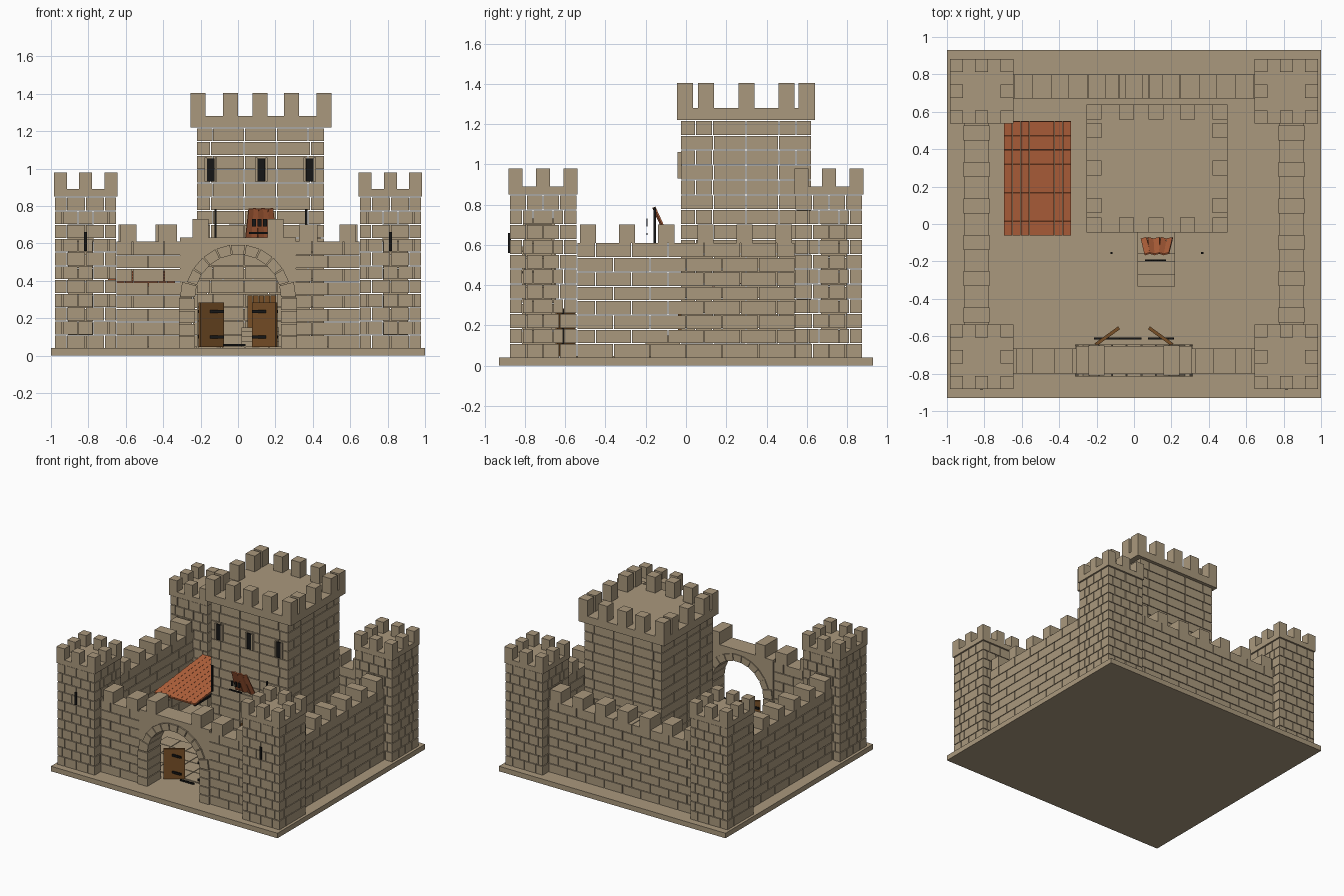
import bpy, bmesh, math
from mathutils import Matrix, Vector

if "Cube" in bpy.data.objects:
    bpy.data.objects.remove(bpy.data.objects["Cube"])


def material(name, rgb):
    m = bpy.data.materials.new(name)
    m.diffuse_color = (*rgb, 1)
    m.use_nodes = True
    m.node_tree.nodes["Principled BSDF"].inputs["Base Color"].default_value = m.diffuse_color
    return m


STONE = material("sandstone", (0.40, 0.315, 0.205))
TILE = material("terracotta", (0.46, 0.125, 0.045))
WOOD = material("brown wood", (0.19, 0.08, 0.02))
IRON = material("black iron", (0.008, 0.008, 0.008))


class Part:
    """Collects boxes and prisms into one object."""

    def __init__(self):
        self.bm = bmesh.new()

    def box(self, x0, x1, y0, y1, z0, z1, rot=None):
        c = Vector(((x0 + x1) / 2, (y0 + y1) / 2, (z0 + z1) / 2))
        m = Matrix.Translation(c) @ (rot or Matrix()) @ Matrix.Diagonal((x1 - x0, y1 - y0, z1 - z0, 1))
        bmesh.ops.create_cube(self.bm, size=1, matrix=m)

    def prism(self, pts, y0, y1):
        f = [self.bm.verts.new((x, y0, z)) for x, z in pts]
        b = [self.bm.verts.new((x, y1, z)) for x, z in pts]
        faces = [self.bm.faces.new(f), self.bm.faces.new(b[::-1])]
        for i in range(len(pts)):
            j = (i + 1) % len(pts)
            faces.append(self.bm.faces.new((f[j], f[i], b[i], b[j])))
        bmesh.ops.recalc_face_normals(self.bm, faces=faces)

    def done(self, name, mat):
        me = bpy.data.meshes.new(name)
        self.bm.to_mesh(me)
        self.bm.free()
        me.materials.append(mat)
        ob = bpy.data.objects.new(name, me)
        bpy.context.collection.objects.link(ob)
        return ob


GAP = 0.005


def course(p, a0, a1, b0, b1, z0, z1, along_x, length, shift):
    """One row of bricks from a0 to a1, with joints moved by shift."""
    cuts = [a0]
    n = max(1, round((a1 - a0) / length))
    step = (a1 - a0) / n
    for i in range(n + 1):
        c = a0 + (i + (0.5 if shift else 0)) * step
        if a0 + 0.02 < c < a1 - 0.02:
            cuts.append(c)
    cuts.append(a1)
    for s, e in zip(cuts, cuts[1:]):
        s2 = s + (GAP / 2 if s > a0 else 0)
        e2 = e - (GAP / 2 if e < a1 else 0)
        if along_x:
            p.box(s2, e2, b0, b1, z0, z1)
        else:
            p.box(b0, b1, s2, e2, z0, z1)


def wall(name, a0, a1, b0, b1, along_x):
    p = Part()
    h = 0.57 / 8
    for k in range(8):
        z = 0.04 + k * h
        course(p, a0, a1, b0, b1, z, z + h - (GAP if k < 7 else 0), along_x, 0.17, k % 2)
    p.done(name, STONE)


def ring(name, x0, x1, y0, y1, z0, z1, rows, t, length):
    """Hollow square tower of lapped bricks."""
    p = Part()
    h = (z1 - z0) / rows
    for k in range(rows):
        a, b = z0 + k * h, z0 + (k + 1) * h - GAP
        ox, oy = (0, t + GAP) if k % 2 else (t + GAP, 0)
        for u in (y0, y1 - t):
            course(p, x0 + ox, x1 - ox, u, u + t, a, b, True, length, k % 2)
        for u in (x0, x1 - t):
            course(p, y0 + oy, y1 - oy, u, u + t, a, b, False, length, k % 2)
    p.done(name, STONE)


def crown(name, x0, x1, y0, y1, z0, z1, z2, xs, ys, w):
    """Projecting slab with merlons around its rim."""
    p = Part()
    p.box(x0, x1, y0, y1, z0, z1)
    for x in xs:
        for y in (y0, y1 - w):
            p.box(x - w / 2, x + w / 2, y, y + w, z1, z2)
    for y in ys:
        for x in (x0, x1 - w):
            p.box(x, x + w, y - w / 2, y + w / 2, z1, z2)
    p.done(name, STONE)


# Base and courtyard paving
p = Part()
p.box(-1, 1, -0.93, 0.93, 0, 0.04)
p.done("base", STONE)
p = Part()
for i in range(9):
    for j in range(4):
        x, y = -0.595 + i * 0.1272, -0.56 + j * 0.13
        p.box(x, x + 0.122, y, y + 0.125, 0.04, 0.048)
p.done("courtyard_paving", STONE)

# Corner towers with arrow slits on the front pair
for sx, xn in ((-1, "left"), (1, "right")):
    for sy, yn in ((-1, "front"), (1, "back")):
        cx, cy = sx * 0.815, sy * 0.71
        n = f"{yn}_{xn}_tower"
        ring(n, cx - 0.163, cx + 0.163, cy - 0.165, cy + 0.165, 0.04, 0.85, 11, 0.06, 0.09)
        crown(n + "_battlements", cx - 0.17, cx + 0.17, cy - 0.172, cy + 0.172, 0.85, 0.89, 0.98,
              [cx - 0.135, cx, cx + 0.135], [cy], 0.07)
    p = Part()
    p.box(sx * 0.815 - 0.008, sx * 0.815 + 0.008, -0.884, -0.87, 0.56, 0.66)
    p.done(f"{xn}_arrow_slit", IRON)

# Curtain walls
wall("back_wall", -0.65, 0.65, 0.67, 0.80, True)
wall("left_wall", -0.54, 0.54, -0.91, -0.775, False)
wall("right_wall", -0.54, 0.54, 0.775, 0.91, False)
wall("front_wall_left", -0.65, -0.31, -0.80, -0.665, True)
wall("front_wall_right", 0.31, 0.65, -0.80, -0.665, True)

# Curtain wall merlons
p = Part()
for i in range(7):
    x = (i - 3) * 0.197
    p.box(x - 0.047, x + 0.047, 0.67, 0.80, 0.61, 0.70)
for s in (-1, 1):
    for i in range(6):
        y = -0.487 + i * 0.1945
        xa, xb = sorted((s * 0.772, s * 0.912))
        p.box(xa, xb, y - 0.04, y + 0.04, 0.61, 0.70)
    for c, w in ((0.585, 0.043), (0.375, 0.05)):
        p.box(s * c - w, s * c + w, -0.80, -0.665, 0.61, 0.70)
    p.box(s * 0.2 - 0.042, s * 0.2 + 0.042, -0.81, -0.65, 0.63, 0.73)
p.done("wall_merlons", STONE)

# Gatehouse: arched panel, jamb blocks and arch stones
R, CZ = 0.235, 0.31
p = Part()
arc = [(R * math.cos(t), CZ + R * math.sin(t)) for t in [math.pi * i / 16 for i in range(17)]]
p.prism([(0.31, CZ), (0.31, 0.63), (-0.31, 0.63), (-0.31, CZ)] + arc[::-1], -0.803, -0.652)
p.done("gate_arch_panel", STONE)
p = Part()
for s in (-1, 1):
    for k in range(4):
        xa, xb = sorted((s * 0.23, s * 0.315))
        p.box(xa, xb, -0.815, -0.645, 0.04 + k * 0.0675, 0.04 + (k + 1) * 0.0675 - GAP)
N = 11
for i in range(N):
    a, b = math.pi * (i + 0.04) / N, math.pi * (i + 0.96) / N
    ro = 0.31 if i in (0, N - 1) else 0.285
    p.prism([(r * math.cos(t), CZ + r * math.sin(t))
             for r, t in ((0.23, a), (ro, a), (ro, b), (0.23, b))], -0.815, -0.645)
p.done("gate_arch_stones", STONE)

# Open gate doors: planks along a slanted line, with iron straps
for s, n in ((-1, "left"), (1, "right")):
    p = Part()
    for k in range(5):
        u = (k + 0.5) / 5
        x, y = s * (0.205 - 0.125 * u), -0.645 + 0.09 * u
        p.box(x - 0.0155, x + 0.0155, y - 0.009, y + 0.009, 0.045, 0.285,
              Matrix.Rotation(-s * 0.62, 4, 'Z'))
    p.done(f"{n}_gate_door", WOOD)
    p = Part()
    for z in (0.10, 0.235):
        xa, xb = sorted((s * 0.075, s * 0.215))
        p.box(xa, xb, -0.617, -0.607, z - 0.008, z + 0.008)
    if s > 0:
        p.box(0.185, 0.21, -0.617, -0.607, 0.05, 0.28)
        p.box(-0.08, 0.04, -0.617, -0.607, 0.05, 0.062)
    p.done(f"{n}_door_straps", IRON)

# Keep
ring("keep", -0.22, 0.46, -0.025, 0.62, 0.04, 1.22, 16, 0.07, 0.155)
crown("keep_battlements", -0.255, 0.50, -0.045, 0.64, 1.22, 1.28, 1.405,
      [-0.215, -0.04, 0.117, 0.287, 0.46], [0.1, 0.3, 0.5], 0.08)

# Keep windows: dark slot between two stone jambs
slots, jambs = Part(), Part()
for x in (-0.145, 0.125, 0.383):
    slots.box(x - 0.02, x + 0.02, -0.034, -0.02, 0.93, 1.055)
    for s in (-1, 1):
        jambs.box(x + s * 0.027 - 0.006, x + s * 0.027 + 0.006, -0.042, -0.02, 0.93, 1.06)
slots.done("keep_window_slots", IRON)
jambs.done("keep_window_jambs", STONE)

# Keep steps and door
p = Part()
for y, z0, z1 in ((-0.335, 0.04, 0.075), (-0.27, 0.075, 0.105), (-0.20, 0.105, 0.13), (-0.16, 0.13, 0.15)):
    p.box(0.02, 0.22, y, -0.03, z0, z1)
p.done("keep_steps", STONE)
p = Part()
for k in range(5):
    p.box(0.05 + k * 0.031, 0.078 + k * 0.031, -0.04, -0.02, 0.15, 0.32)
p.done("keep_door", WOOD)

# Small fanned canopy with iron grille, and two torch poles
p = Part()
for k in range(5):
    x = 0.122 + (k - 2) * 0.03
    rot = Matrix.Rotation(0.43, 4, 'X') @ Matrix.Rotation((2 - k) * 0.05, 4, 'Y') \
        @ Matrix.Rotation(0.3 * (-1) ** k, 4, 'Z')
    p.box(x - 0.016, x + 0.016, -0.122, -0.114, 0.595, 0.795, rot)
p.done("door_canopy", TILE)
p = Part()
for k in range(3):
    p.box(0.075 + k * 0.03, 0.095 + k * 0.03, -0.197, -0.19, 0.69, 0.73)
p.box(0.06, 0.17, -0.197, -0.19, 0.65, 0.66)
p.done("canopy_grille", IRON)
p = Part()
for x in (-0.12, 0.365):
    p.box(x - 0.006, x + 0.006, -0.161, -0.149, 0.575, 0.785)
p.done("torch_poles", IRON)

# Lean-to roof of overlapping tiles on a dark frame
p = Part()
for j in range(8):
    y, z = -0.06 + j * 0.0763, 0.375 + j * 0.008
    for i in range(8):
        x = -0.695 + i * 0.045
        p.box(x, x + 0.0435, y, y + 0.075, z, z + 0.014, Matrix.Rotation(0.16, 4, 'X'))
p.done("shed_roof_tiles", TILE)
p = Part()
for x in (-0.68, -0.365):
    p.box(x, x + 0.015, -0.04, 0.53, 0.35, 0.365)
p.done("shed_roof_beams", IRON)
